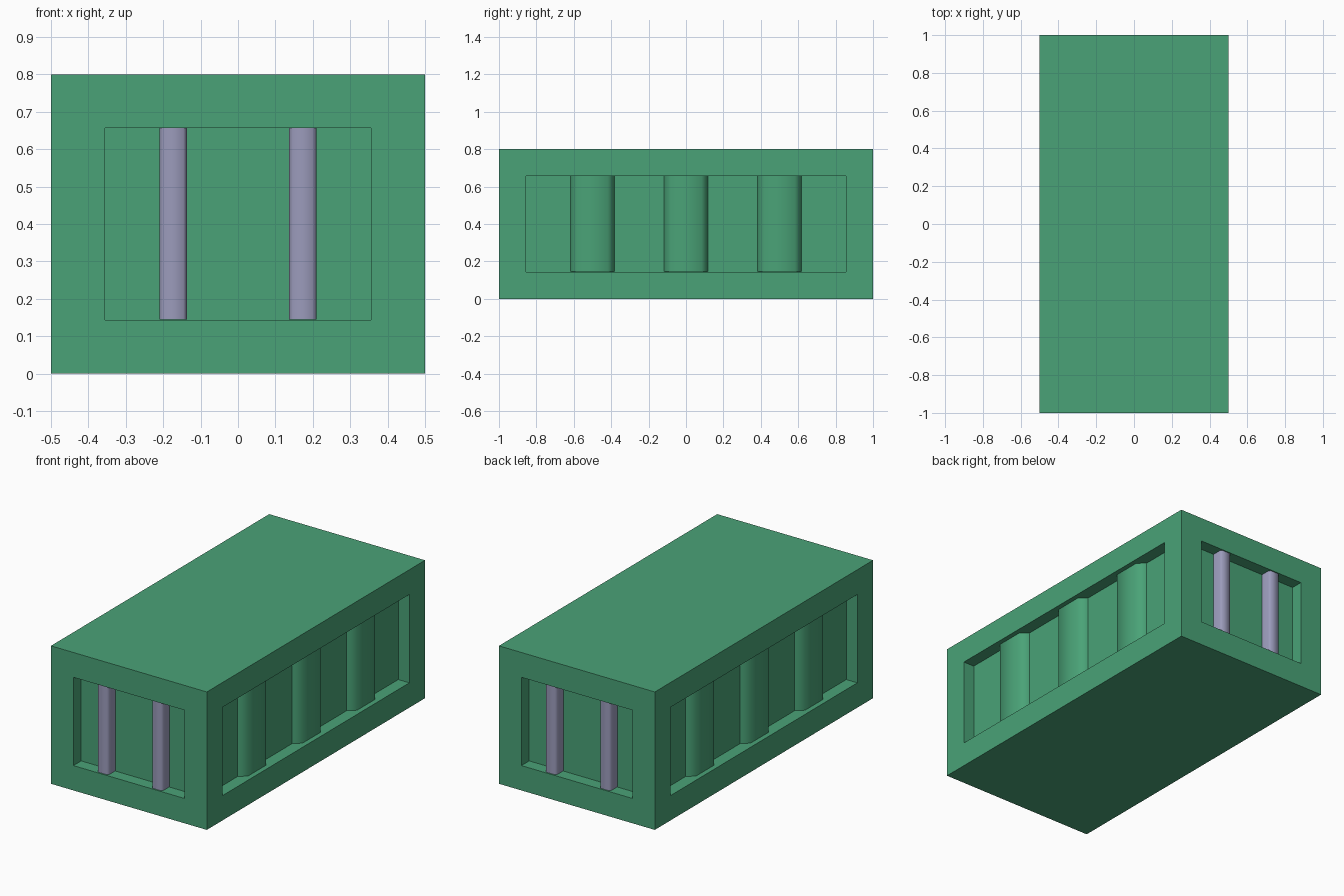
import bpy, bmesh, math
from mathutils import Vector, Matrix

if "Cube" in bpy.data.objects:
    bpy.data.objects.remove(bpy.data.objects["Cube"])

FRAME, DEPTH = 0.144, 0.071      # frame width and panel recess
Z0, Z1 = 0.146, 0.656            # window height range


def material(name, color):
    m = bpy.data.materials.new(name)
    m.diffuse_color = (*color, 1)
    m.use_nodes = True
    m.node_tree.nodes["Principled BSDF"].inputs["Base Color"].default_value = m.diffuse_color
    return m


green = material("green", (0.068, 0.365, 0.185))
lilac = material("lilac grey", (0.33, 0.33, 0.50))


def add_object(name, bm, mat):
    bmesh.ops.recalc_face_normals(bm, faces=bm.faces)
    me = bpy.data.meshes.new(name)
    bm.to_mesh(me)
    bm.free()
    me.materials.append(mat)
    ob = bpy.data.objects.new(name, me)
    bpy.context.collection.objects.link(ob)
    return ob


def smooth(ob, angle):
    bpy.ops.object.select_all(action='DESELECT')
    ob.select_set(True)
    bpy.context.view_layer.objects.active = ob
    bpy.ops.object.shade_smooth_by_angle(angle=math.radians(angle))


# Body: a block with a recessed panel in each of its four upright sides
bm = bmesh.new()
bmesh.ops.create_cube(bm, size=1, matrix=Matrix.Translation((0, 0, 0.4)) @ Matrix.Diagonal((1, 2, 0.8, 1)))
bm.normal_update()
sides = [f for f in bm.faces if abs(f.normal.z) < 0.5]
for f in sides:
    n = f.normal.copy()
    bmesh.ops.inset_region(bm, faces=[f], thickness=FRAME, use_even_offset=True)
    bmesh.ops.inset_region(bm, faces=[f], thickness=0, depth=0)
    bmesh.ops.translate(bm, verts=f.verts, vec=-n * DEPTH)
add_object("body", bm, green)


# Upright rib: chamfered profile standing out from a recessed panel
def rib(name, side, offset, half, out, chamfer, slope_out, mat, angle):
    """side: outward unit vector; offset: position along the panel."""
    along = Vector((-side.y, side.x, 0))
    reach = 0.5 if side.x else 1.0
    origin = side * (reach - DEPTH) + along * offset
    profile = [(-half, -0.01), (-half, slope_out), (-half + chamfer, out),
               (half - chamfer, out), (half, slope_out), (half, -0.01)]
    bm = bmesh.new()
    base = [bm.verts.new(origin + along * a + side * d + Vector((0, 0, Z0 - 0.001)))
            for a, d in profile]
    face = bm.faces.new(base)
    top = bmesh.ops.extrude_face_region(bm, geom=[face])["geom"]
    bmesh.ops.translate(bm, verts=[v for v in top if isinstance(v, bmesh.types.BMVert)],
                        vec=(0, 0, Z1 - Z0 + 0.002))
    smooth(add_object(name, bm, mat), angle)


for s in (-1, 1):
    # narrow bars on the front and back
    for x in (-0.1735, 0.1735):
        rib("end_bar", Vector((0, s, 0)), x, 0.0365, 0.065, 0.009, 0.052, lilac, 60)
    # wide columns on the long sides
    for y in (-0.5, 0, 0.5):
        rib("side_column", Vector((s, 0, 0)), y, 0.118, 0.043, 0.036, 0.001, green, 60)
